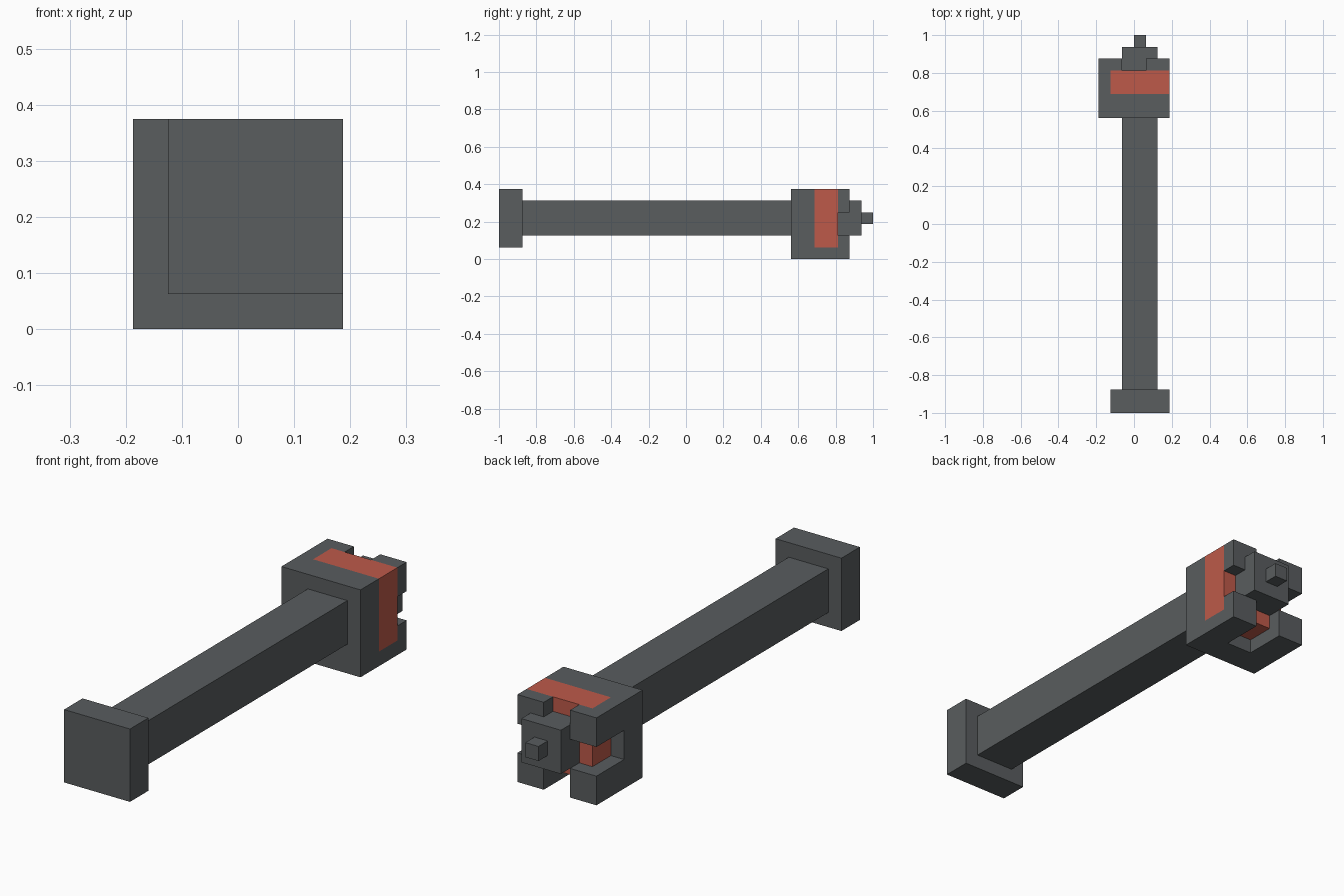
import bpy
import bmesh
from mathutils import Vector

if "Cube" in bpy.data.objects:
    bpy.data.objects.remove(bpy.data.objects["Cube"], do_unlink=True)

U = 1 / 16                              # block unit
ORIGIN = Vector((-3 * U, -1.0, 0.0))    # corner of the block grid


def material(name, rgb):
    m = bpy.data.materials.new(name)
    m.use_nodes = True
    m.diffuse_color = (*rgb, 1)
    m.node_tree.nodes["Principled BSDF"].inputs["Base Color"].default_value = (*rgb, 1)
    return m


GREY = material("dark grey", (0.100, 0.109, 0.114))
RED = material("brick red", (0.510, 0.102, 0.068))


def finish(name, bm, mat):
    bmesh.ops.recalc_face_normals(bm, faces=bm.faces)
    me = bpy.data.meshes.new(name)
    bm.to_mesh(me)
    bm.free()
    me.materials.append(mat)
    ob = bpy.data.objects.new(name, me)
    bpy.context.collection.objects.link(ob)
    return ob


def box(name, lo, hi, mat):
    """Box between two corners given in block units."""
    lo, hi = Vector(lo), Vector(hi)
    bm = bmesh.new()
    bmesh.ops.create_cube(bm, size=1)
    for v in bm.verts:
        v.co = ORIGIN + U * ((lo + hi) / 2 + v.co * (hi - lo))
    return finish(name, bm, mat)


# Pommel, shaft, rear nozzle and its tip
box("end_cap", (1, 0, 1), (6, 2, 6), GREY)
box("shaft", (2, 2, 2), (5, 25, 5), GREY)
box("nozzle", (2, 29, 2), (5, 31, 5), GREY)
box("nozzle_tip", (3, 31, 3), (4, 32, 4), GREY)

# Red core, flush with the head's top and left side
box("red_core", (1, 27, 1), (6, 29, 6), RED)


# Head: solid front slab, cross-shaped channels behind it and a slot for the core
def in_head(i, j, k):
    if not (0 <= i < 6 and 25 <= j < 30 and 0 <= k < 6):
        return False
    if j < 27:
        return True
    channel = i in (2, 3) or k in (2, 3)
    slot = j < 29 and i >= 1 and k >= 1
    return not channel and not slot


bm = bmesh.new()
for i in range(6):
    for j in range(25, 30):
        for k in range(6):
            if not in_head(i, j, k):
                continue
            centre = Vector((i + 0.5, j + 0.5, k + 0.5))
            for axis in range(3):
                for sign in (-1, 1):
                    n = Vector((0, 0, 0))
                    n[axis] = sign
                    if in_head(i + int(n.x), j + int(n.y), k + int(n.z)):
                        continue
                    a, b = Vector((0, 0, 0)), Vector((0, 0, 0))
                    a[(axis + 1) % 3] = 0.5
                    b[(axis + 2) % 3] = 0.5 * sign
                    mid = centre + n * 0.5
                    corners = (mid - a - b, mid + a - b, mid + a + b, mid - a + b)
                    bm.faces.new([bm.verts.new(ORIGIN + U * c) for c in corners])
bmesh.ops.remove_doubles(bm, verts=bm.verts, dist=1e-4)
bmesh.ops.dissolve_limit(bm, angle_limit=0.01, verts=bm.verts, edges=bm.edges)
finish("head", bm, GREY)
